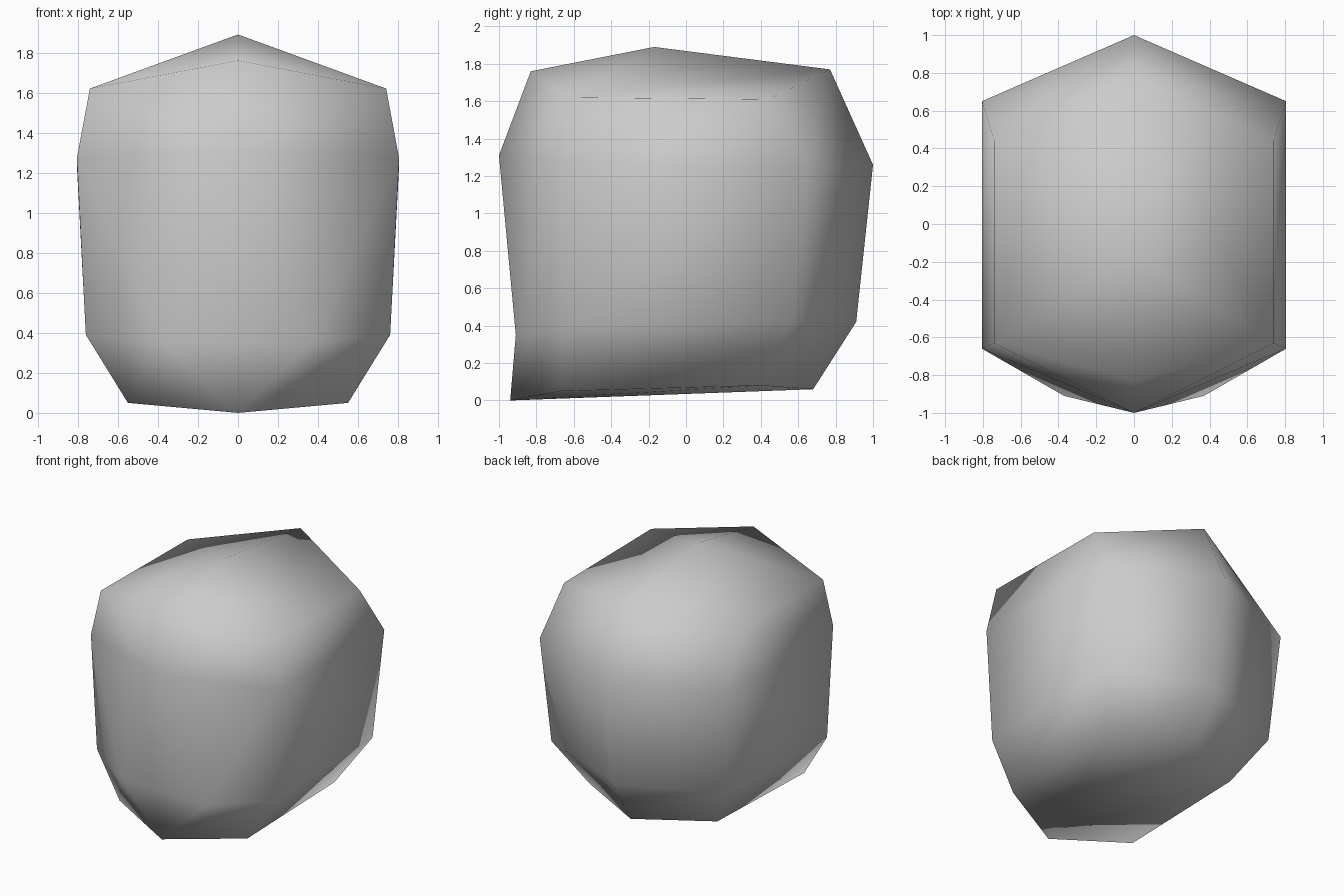
import bpy
import bmesh

cube = bpy.data.objects.get("Cube")
if cube:
    bpy.data.objects.remove(cube, do_unlink=True)

# One flat grey material
grey = bpy.data.materials.new("light_grey")
grey.use_nodes = True
colour = (0.6, 0.6, 0.6, 1.0)
grey.diffuse_color = colour
bsdf = next(n for n in grey.node_tree.nodes if n.type == "BSDF_PRINCIPLED")
bsdf.inputs["Base Color"].default_value = colour

# Half cross-sections from bottom to top, listed front to back (x >= 0)
half_rings = [
    [(0, -0.94, 0.00), (0.55, -0.67, 0.05), (0.55, 0.40, 0.08), (0, 0.68, 0.06)],    # base
    [(0.37, -0.91, 0.35), (0.76, -0.65, 0.39), (0.76, 0.57, 0.42), (0, 0.91, 0.42)],  # lower sides
    [(0, -1.00, 1.31), (0.805, -0.66, 1.27), (0.805, 0.65, 1.24), (0, 1.00, 1.26)],   # widest
    [(0, -0.83, 1.76), (0.74, -0.63, 1.62), (0.74, 0.44, 1.61), (0, 0.77, 1.77)],     # shoulders
    [(0, -0.17, 1.89)],                                                              # peak
]

# Mirror the points across x and wrap one closed convex skin around them
bm = bmesh.new()
for ring in half_rings:
    for x, y, z in ring:
        bm.verts.new((x, y, z))
        if x > 0:
            bm.verts.new((-x, y, z))
bmesh.ops.convex_hull(bm, input=bm.verts[:])

# Merge nearly flat triangle pairs into quads
bmesh.ops.join_triangles(bm, faces=bm.faces[:],
                         angle_face_threshold=0.3, angle_shape_threshold=1.2)
bmesh.ops.recalc_face_normals(bm, faces=bm.faces[:])
for face in bm.faces:
    face.smooth = True

# Rounded boulder body, smooth all over
mesh = bpy.data.meshes.new("boulder_body")
bm.to_mesh(mesh)
bm.free()
mesh.materials.append(grey)
body = bpy.data.objects.new("boulder_body", mesh)
bpy.context.collection.objects.link(body)
